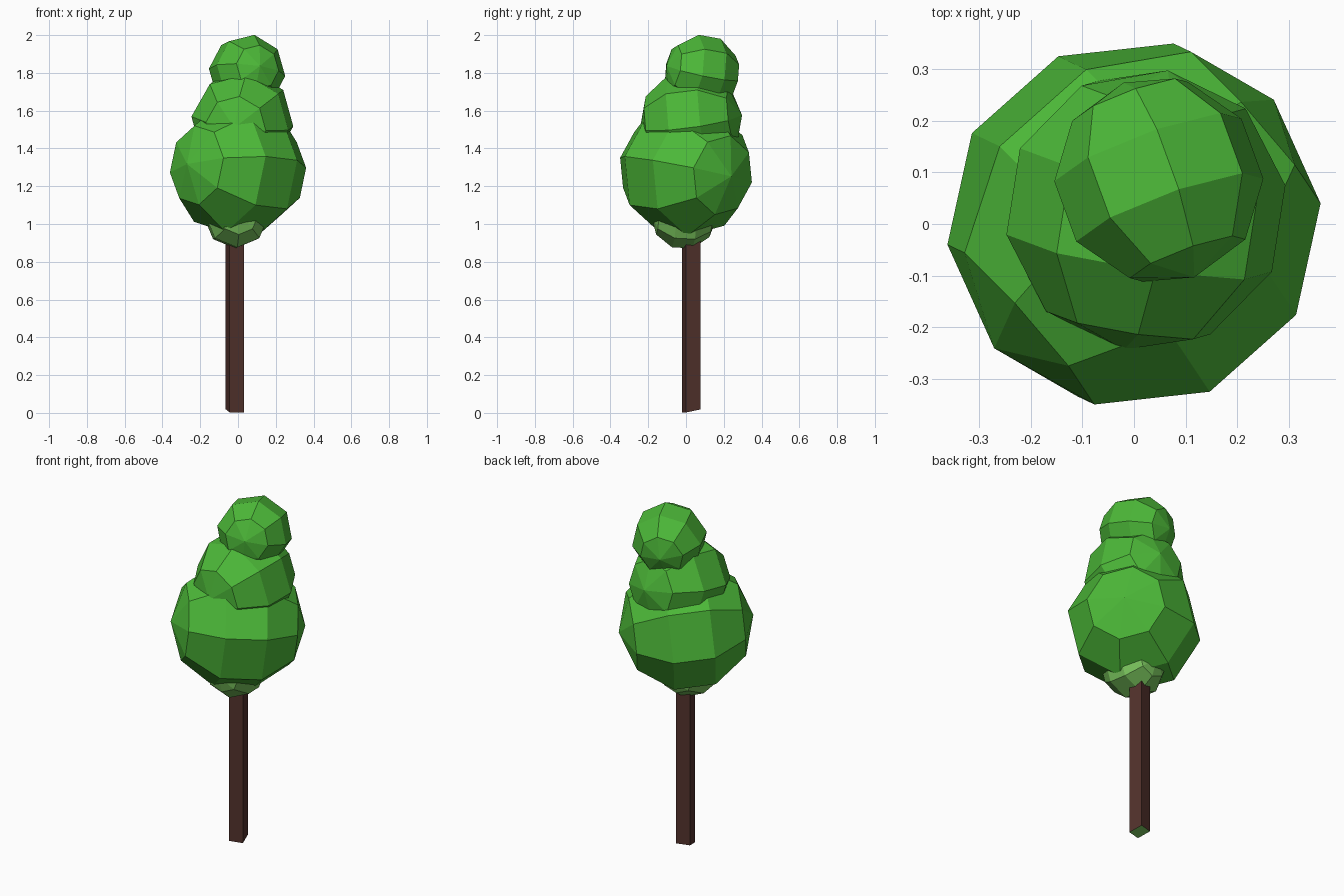
import bpy, bmesh, math
from mathutils import Vector, Matrix

if "Cube" in bpy.data.objects:
    bpy.data.objects.remove(bpy.data.objects["Cube"])


def lin(c):
    c /= 255
    return c / 12.92 if c <= 0.04045 else ((c + 0.055) / 1.055) ** 2.4


def material(name, rgb):
    m = bpy.data.materials.new(name)
    m.diffuse_color = (*[lin(c) for c in rgb], 1)
    m.use_nodes = True
    m.node_tree.nodes["Principled BSDF"].inputs["Base Color"].default_value = m.diffuse_color
    return m


leaf = material("leaf green", (76, 184, 56))
pale = material("pale green", (120, 194, 92))
bark = material("dark brown", (82, 50, 44))


def finish(bm, name, mats):
    me = bpy.data.meshes.new(name)
    bm.to_mesh(me)
    bm.free()
    for m in mats:
        me.materials.append(m)
    ob = bpy.data.objects.new(name, me)
    bpy.context.collection.objects.link(ob)
    return ob


def blob(name, center, radius, axis, roll, mat):
    """Low-poly ball whose poles lie along a nearly horizontal axis."""
    z = Vector(axis).normalized()
    side = z.cross(Vector((0, 0, 1))).normalized()
    x = Matrix.Rotation(math.radians(roll), 3, z) @ side
    y = z.cross(x)
    rot = Matrix((x, y, z)).transposed().to_4x4()
    bm = bmesh.new()
    bmesh.ops.create_uvsphere(bm, u_segments=8, v_segments=5, radius=radius,
                              matrix=Matrix.Translation(center) @ rot)
    finish(bm, name, [mat])


# foliage, stacked from the bottom up
blob("foliage_base", (-0.01, -0.012, 1.04), 0.175, (0.1, -1, 0.05), 0, pale)
blob("foliage_lower", (0, 0, 1.285), 0.363, (0.747, 0.664, -0.09), -10.5, leaf)
blob("foliage_middle", (0.023, 0.027, 1.543), 0.275, (0.155, 0.988, 0.12), 8, leaf)
blob("foliage_top", (0.048, 0.085, 1.803), 0.203, (0.343, -0.94, 0.17), -9, leaf)

# square trunk, turned slightly, with a slanted cut at the foot
bm = bmesh.new()
bmesh.ops.create_cube(bm, size=1)
turn = Matrix.Rotation(math.radians(15), 4, 'Z')
for v in bm.verts:
    top = v.co.z > 0
    p = turn @ Vector((v.co.x * 0.079, v.co.y * 0.079, 0))
    v.co = p + Vector((-0.0165, 0.028, 0))
    v.co.z = 1.05 if top else max(0, 0.0105 + 0.2 * p.y - 0.06 * p.x)
bm.normal_update()
for f in bm.faces:
    f.material_index = 1 if f.normal.z < -0.7 else 0
finish(bm, "trunk", [bark, pale])
